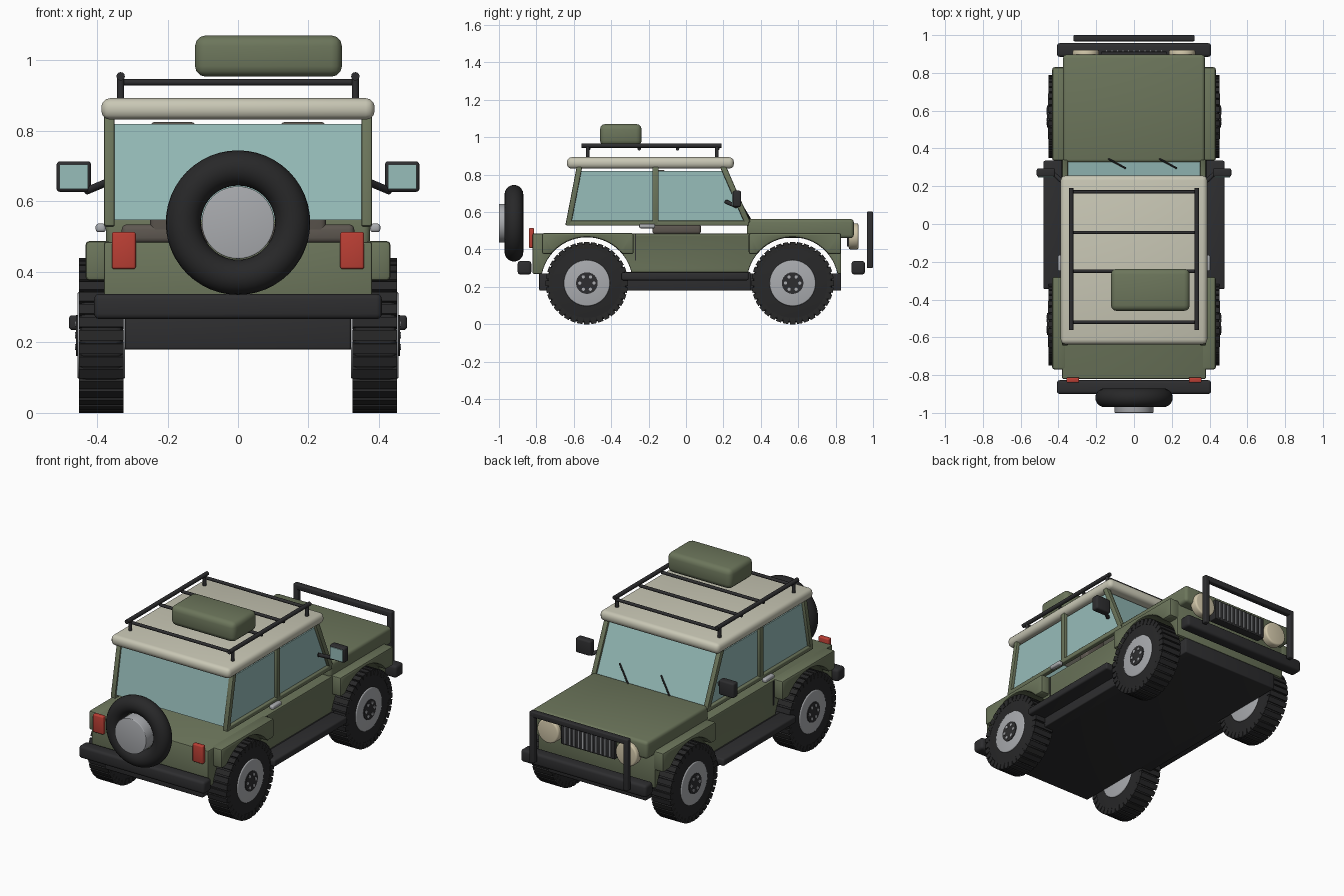
import bpy, bmesh, math
from mathutils import Vector, Matrix

cube = bpy.data.objects.get("Cube")
if cube:
    bpy.data.objects.remove(cube, do_unlink=True)


def material(name, rgb):
    m = bpy.data.materials.new(name)
    m.use_nodes = True
    m.diffuse_color = (*rgb, 1)
    m.node_tree.nodes["Principled BSDF"].inputs["Base Color"].default_value = (*rgb, 1)
    return m


GREEN = material("olive green", (0.15, 0.18, 0.105))
CREAM = material("cream roof", (0.58, 0.57, 0.46))
GLASS = material("pale blue glass", (0.31, 0.51, 0.49))
RUBBER = material("tyre black", (0.021, 0.021, 0.022))
TRIM = material("trim black", (0.027, 0.027, 0.029))
SILVER = material("silver", (0.4, 0.41, 0.43))
RED = material("tail light red", (0.5, 0.05, 0.035))
LAMP = material("lamp cream", (0.64, 0.57, 0.4))
BROWN = material("seat brown", (0.11, 0.095, 0.08))
SIDES = (("left", 1), ("right", -1))


def finish(name, bm, mat, bevel=0, segments=3):
    bmesh.ops.recalc_face_normals(bm, faces=bm.faces)
    if bevel:
        sharp = [e for e in bm.edges if e.calc_face_angle(0) > math.radians(35)]
        bmesh.ops.bevel(bm, geom=sharp, offset=bevel, segments=segments,
                        profile=0.5, affect='EDGES', clamp_overlap=True)
    me = bpy.data.meshes.new(name)
    bm.to_mesh(me)
    bm.free()
    me.materials.append(mat)
    ob = bpy.data.objects.new(name, me)
    bpy.context.collection.objects.link(ob)
    bpy.ops.object.select_all(action='DESELECT')
    ob.select_set(True)
    bpy.context.view_layer.objects.active = ob
    bpy.ops.object.shade_smooth_by_angle(angle=math.radians(32))
    return ob


def add_box(bm, lo, hi, turn=Matrix()):
    lo, hi = Vector(lo), Vector(hi)
    size = Matrix.Diagonal((*(hi - lo), 1))
    bmesh.ops.create_cube(bm, size=1, matrix=turn @ Matrix.Translation((lo + hi) / 2) @ size)


def box(name, mat, x, y, z, bevel=0.006):
    bm = bmesh.new()
    add_box(bm, (x[0], y[0], z[0]), (x[1], y[1], z[1]))
    return finish(name, bm, mat, bevel)


def pair(name, mat, x, y, z, bevel=0.006):
    for label, s in SIDES:
        box(f"{label}_{name}", mat, sorted((s * x[0], s * x[1])), y, z, bevel)


def rod(name, mat, a, b, r, sides=12, bevel=0):
    a, b = Vector(a), Vector(b)
    d = b - a
    bm = bmesh.new()
    spin = Matrix.Translation((a + b) / 2) @ d.to_track_quat('Z', 'Y').to_matrix().to_4x4()
    bmesh.ops.create_cone(bm, cap_ends=True, segments=sides, radius1=r, radius2=r,
                          depth=d.length, matrix=spin)
    return finish(name, bm, mat, bevel)


def prism(name, mat, outline, x, bevel=0):
    """Extrude a (y, z) side outline between two x positions."""
    bm = bmesh.new()
    face = bm.faces.new([bm.verts.new((x[0], y, z)) for y, z in outline])
    out = bmesh.ops.extrude_face_region(bm, geom=[face])["geom"]
    bmesh.ops.translate(bm, vec=(x[1] - x[0], 0, 0),
                        verts=[g for g in out if isinstance(g, bmesh.types.BMVert)])
    return finish(name, bm, mat, bevel, 2)


# Wheel layout and arch curve
REAR, FRONT, AXLE, ARCH = -0.53, 0.57, 0.22, 0.245


def arch(cy, bottom, steps=24):
    a = math.asin((bottom - AXLE) / ARCH)
    angles = [math.pi - a - (math.pi - 2 * a) * i / steps for i in range(steps + 1)]
    return [(cy + ARCH * math.cos(t), AXLE + ARCH * math.sin(t)) for t in angles]


# Lower body, bonnet and chassis
low, top = 0.27, 0.485
prism("lower_body", GREEN,
      [(-0.82, low), *arch(REAR, low), *arch(FRONT, low), (0.83, low), (0.83, top), (-0.82, top)],
      (-0.38, 0.38), 0.006)
box("bonnet", GREEN, (-0.375, 0.375), (0.325, 0.897), (0.46, 0.563), 0.018)
box("chassis", TRIM, (-0.32, 0.32), (-0.785, 0.83), (0.18, 0.272))
pair("side_step", TRIM, (0.31, 0.385), (-0.33, 0.345), (0.18, 0.28))
pair("step_edge", TRIM, (0.37, 0.48), (-0.345, 0.335), (0.235, 0.277), 0.01)

# Wheel arch flares
for end, cy, y0, y1 in (("rear", REAR, -0.77, -0.28), ("front", FRONT, 0.335, 0.83)):
    for label, s in SIDES:
        prism(f"{end}_{label}_flare", GREEN,
              [(y0, 0.375), *arch(cy, 0.375), (y1, 0.375), (y1, 0.488), (y0, 0.488)],
              (s * 0.36, s * 0.433), 0.012)

# Wheels with tread lugs, rim, hub and bolts
for end, cy in (("rear", REAR), ("front", FRONT)):
    for label, s in SIDES:
        tag = f"{end}_{label}"
        at = lambda x, y=0, z=0: (s * x, cy + y, AXLE + z)
        rod(tag + "_tyre", RUBBER, at(0.327), at(0.45), 0.212, 48, 0.018)
        bm = bmesh.new()
        for i in range(36):
            turn = Matrix.Translation(at(0.3885)) @ Matrix.Rotation(i * math.tau / 36, 4, 'X')
            add_box(bm, (-0.063, -0.0145, 0.185), (0.063, 0.0145, 0.22), turn)
        finish(tag + "_tread", bm, RUBBER)
        rod(tag + "_rim", SILVER, at(0.32), at(0.456), 0.123, 40, 0.006)
        rod(tag + "_hub", TRIM, at(0.44), at(0.46), 0.058, 24)
        for i in range(6):
            t = i * math.tau / 6
            p = (0.038 * math.cos(t), 0.038 * math.sin(t))
            rod(f"{tag}_bolt_{i + 1}", SILVER, at(0.45, *p), at(0.463, *p), 0.009, 8)

# Cabin glass
back_low, back_top, front_low, front_top = (-0.625, 0.548), (-0.575, 0.82), (0.325, 0.548), (0.205, 0.82)
for label, s in SIDES:
    prism(label + "_side_glass", GLASS, [back_low, front_low, front_top, back_top],
          (s * 0.352, s * 0.362))


def slanted(name, mat, foot, head, depth, x, bevel=0):
    shift = lambda p, d: (p[0] + d, p[1])
    prism(name, mat, [shift(foot, -depth / 2), shift(foot, depth / 2),
                      shift(head, depth / 2), shift(head, -depth / 2)], x, bevel)


slanted("rear_window", GLASS, back_low, back_top, 0.012, (-0.352, 0.352))
slanted("windscreen", GLASS, front_low, front_top, 0.012, (-0.352, 0.352))

# Cabin pillars, belt rails and roof
for label, s in SIDES:
    x = (s * 0.35, s * 0.38)
    slanted(label + "_rear_pillar", GREEN, (-0.63, 0.53), (-0.568, 0.85), 0.03, x, 0.006)
    slanted(label + "_centre_pillar", GREEN, (-0.163, 0.53), (-0.163, 0.85), 0.034, x, 0.006)
    slanted(label + "_front_pillar", GREEN, (0.328, 0.545), (0.195, 0.85), 0.034, x, 0.006)
pair("belt_rail", GREEN, (0.35, 0.38), (-0.64, 0.335), (0.528, 0.554), 0.005)
box("roof", CREAM, (-0.388, 0.388), (-0.637, 0.256), (0.832, 0.893), 0.025)

# Seats
pair("seat_cushion", BROWN, (0.06, 0.33), (-0.18, 0.08), (0.482, 0.535), 0.015)
pair("seat_back", BROWN, (0.12, 0.25), (-0.18, -0.11), (0.5, 0.826), 0.015)

# Roof rack
for label, s in SIDES:
    x = s * 0.333
    rod(label + "_rack_rail", TRIM, (x, -0.56, 0.955), (x, 0.19, 0.955), 0.012)
    for end, y in (("rear", -0.525), ("front", 0.165)):
        rod(f"{label}_{end}_rack_post", TRIM, (x, y, 0.88), (x, y, 0.955), 0.01)
for i, y in enumerate((-0.52, -0.25, -0.045, 0.17)):
    rod(f"rack_crossbar_{i + 1}", TRIM, (-0.333, y, 0.938), (0.333, y, 0.938), 0.009)
box("luggage", GREEN, (-0.122, 0.295), (-0.46, -0.237), (0.954, 1.071), 0.03)

# Bumpers and bull bar
box("rear_bumper", TRIM, (-0.408, 0.408), (-0.9, -0.827), (0.266, 0.338), 0.015)
box("front_bumper", TRIM, (-0.408, 0.408), (0.885, 0.957), (0.266, 0.338), 0.015)
pair("bull_bar_post", TRIM, (0.29, 0.32), (0.967, 1.0), (0.3, 0.6))
box("bull_bar_top", TRIM, (-0.32, 0.32), (0.967, 1.0), (0.57, 0.602))

# Grille, headlights and tail lights
box("grille", TRIM, (-0.175, 0.175), (0.86, 0.912), (0.415, 0.535), 0.004)
for i in range(11):
    x = (i - 5) * 0.029
    box(f"grille_slat_{i + 1}", SILVER, (x - 0.005, x + 0.005), (0.905, 0.92), (0.425, 0.525), 0)
for label, s in SIDES:
    rod(label + "_headlight", LAMP, (s * 0.255, 0.87, 0.47), (s * 0.255, 0.922, 0.47), 0.07, 32, 0.01)
pair("tail_light", RED, (0.29, 0.358), (-0.84, -0.812), (0.408, 0.514), 0.007)

# Spare wheel
bm = bmesh.new()
ring = [bm.verts.new((0, 0.05 * math.cos(t), 0.155 + 0.05 * math.sin(t)))
        for t in (i * math.tau / 20 for i in range(20))]
loop = [bm.edges.new((ring[i - 1], ring[i])) for i in range(20)]
bmesh.ops.spin(bm, geom=ring + loop, cent=(0, 0, 0), axis=(0, 1, 0), angle=math.tau, steps=48, use_merge=True)
bmesh.ops.remove_doubles(bm, verts=bm.verts, dist=0.0001)
finish("spare_tyre", bm, RUBBER).location = (0, -0.92, 0.54)
rod("spare_hub", SILVER, (0, -1.0, 0.54), (0, -0.88, 0.54), 0.103, 40, 0.004)

# Mirrors, door handles, door seams and wipers
pair("mirror_housing", TRIM, (0.417, 0.515), (0.25, 0.295), (0.627, 0.714), 0.01)
pair("mirror_glass", GLASS, (0.425, 0.507), (0.246, 0.253), (0.636, 0.705), 0)
pair("door_handle", SILVER, (0.375, 0.404), (-0.25, -0.165), (0.513, 0.537), 0.008)
pair("door_seam", TRIM, (0.375, 0.383), (-0.273, -0.267), (0.34, 0.482), 0)
for label, s in SIDES:
    rod(label + "_mirror_arm", TRIM, (s * 0.37, 0.215, 0.655), (s * 0.43, 0.27, 0.63), 0.011)
    x = 0.095 + s * 0.135 - 0.095
    rod(label + "_wiper", TRIM, (x + 0.09, 0.296, 0.64), (x - 0.01, 0.35, 0.55), 0.005, 8)
